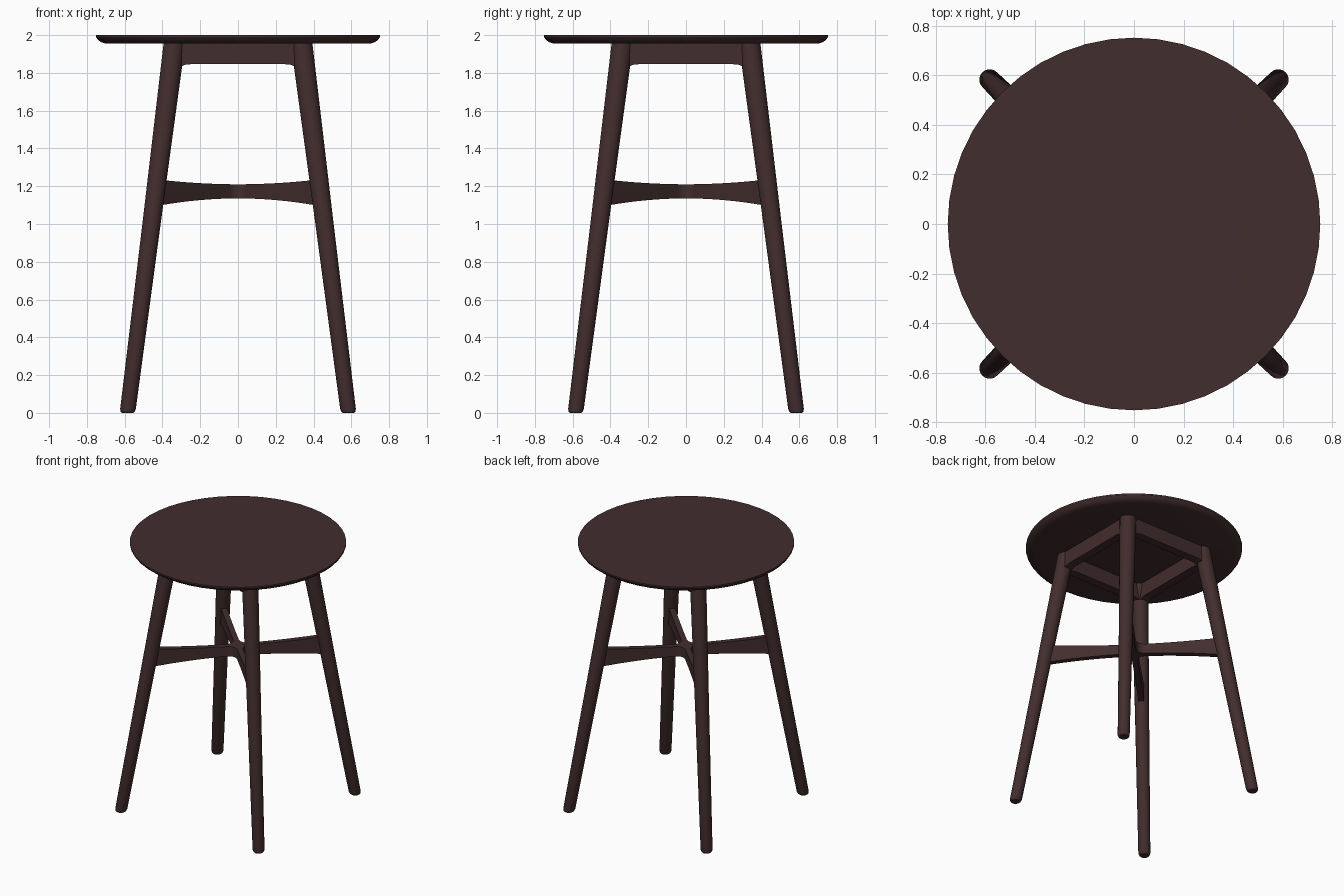
import bpy, bmesh, math
from mathutils import Matrix, Vector

if "Cube" in bpy.data.objects:
    bpy.data.objects.remove(bpy.data.objects["Cube"])

wood = bpy.data.materials.new("dark brown wood")
wood.use_nodes = True
COLOUR = (0.055, 0.026, 0.027, 1)
wood.diffuse_color = COLOUR
wood.node_tree.nodes["Principled BSDF"].inputs["Base Color"].default_value = COLOUR


def loft(name, rings, turn=0.0, sharp=30):
    """Skin a list of equal-length rings, cap both ends, turn about z."""
    bm = bmesh.new()
    loops = [[bm.verts.new(p) for p in ring] for ring in rings]
    for a, b in zip(loops, loops[1:]):
        for i in range(len(a)):
            j = (i + 1) % len(a)
            bm.faces.new((a[i], a[j], b[j], b[i]))
    bm.faces.new(loops[0][::-1])
    bm.faces.new(loops[-1])
    bmesh.ops.recalc_face_normals(bm, faces=bm.faces)
    bm.transform(Matrix.Rotation(turn, 4, "Z"))
    mesh = bpy.data.meshes.new(name)
    bm.to_mesh(mesh)
    bm.free()
    mesh.materials.append(wood)
    ob = bpy.data.objects.new(name, mesh)
    bpy.context.collection.objects.link(ob)
    bpy.ops.object.select_all(action="DESELECT")
    ob.select_set(True)
    bpy.context.view_layer.objects.active = ob
    bpy.ops.object.shade_smooth_by_angle(angle=math.radians(sharp))
    return ob


def circle(centre, z, r, n):
    steps = [math.tau * i / n for i in range(n)]
    return [Vector((centre + r * math.cos(a), r * math.sin(a), z)) for a in steps]


def section(x, y, half, low, high):
    """Rectangle across a beam that runs along x."""
    return [(x, y - half, low), (x, y + half, low),
            (x, y + half, high), (x, y - half, high)]


# Round top with an undercut rim
rim = [(0.70, 1.955), (0.725, 1.963), (0.742, 1.975), (0.752, 1.99), (0.752, 2.0)]
loft("table_top", [circle(0, z, r, 48) for r, z in rim])

# Four splayed, tapered legs with eased feet
leg_rings = [(0, 0.03), (0.006, 0.037), (0.02, 0.042), (1.0, 0.049), (1.96, 0.058)]
leg_names = ["back_left_leg", "back_right_leg", "front_right_leg", "front_left_leg"]
for i, name in enumerate(leg_names):
    rings = [circle((0.585 - 0.127 * z) * math.sqrt(2), z, r, 20) for z, r in leg_rings]
    loft(name, rings, math.radians(45 + 90 * i))

# Square apron, its lower edge eased into the legs
apron_half = [(0.25, 1.846), (0.28, 1.843), (0.293, 1.837), (0.345, 1.835)]
apron_edge = [(-x, z) for x, z in reversed(apron_half)] + apron_half
for i, side in enumerate(["front", "left", "back", "right"]):
    rings = [section(x, -0.345, 0.032, z, 1.957) for x, z in apron_edge]
    loft(side + "_apron", rings, math.pi / 2 * i)

# Crossed stretchers: deeper at the legs, filleted where they meet
THICK, FILLET = 0.02, 0.06
REACH = THICK + FILLET
inner = REACH - FILLET / math.sqrt(2)


def half_width(s):
    s = max(abs(s), inner)
    if s >= REACH:
        return THICK
    return REACH - math.sqrt(FILLET ** 2 - (REACH - s) ** 2)


arm = [inner, 0.045, 0.055, 0.067, REACH] + [REACH + 0.054 * k for k in range(1, 11)]
stations = [-s for s in reversed(arm)] + [0] + arm
for name, angle in [("stretcher_a", 45), ("stretcher_b", 135)]:
    rings = []
    for s in stations:
        flare = (s / 0.55) ** 2
        rings.append(section(s, 0, half_width(s), 1.136 - 0.031 * flare, 1.21 + 0.02 * flare))
    loft(name, rings, math.radians(angle))
